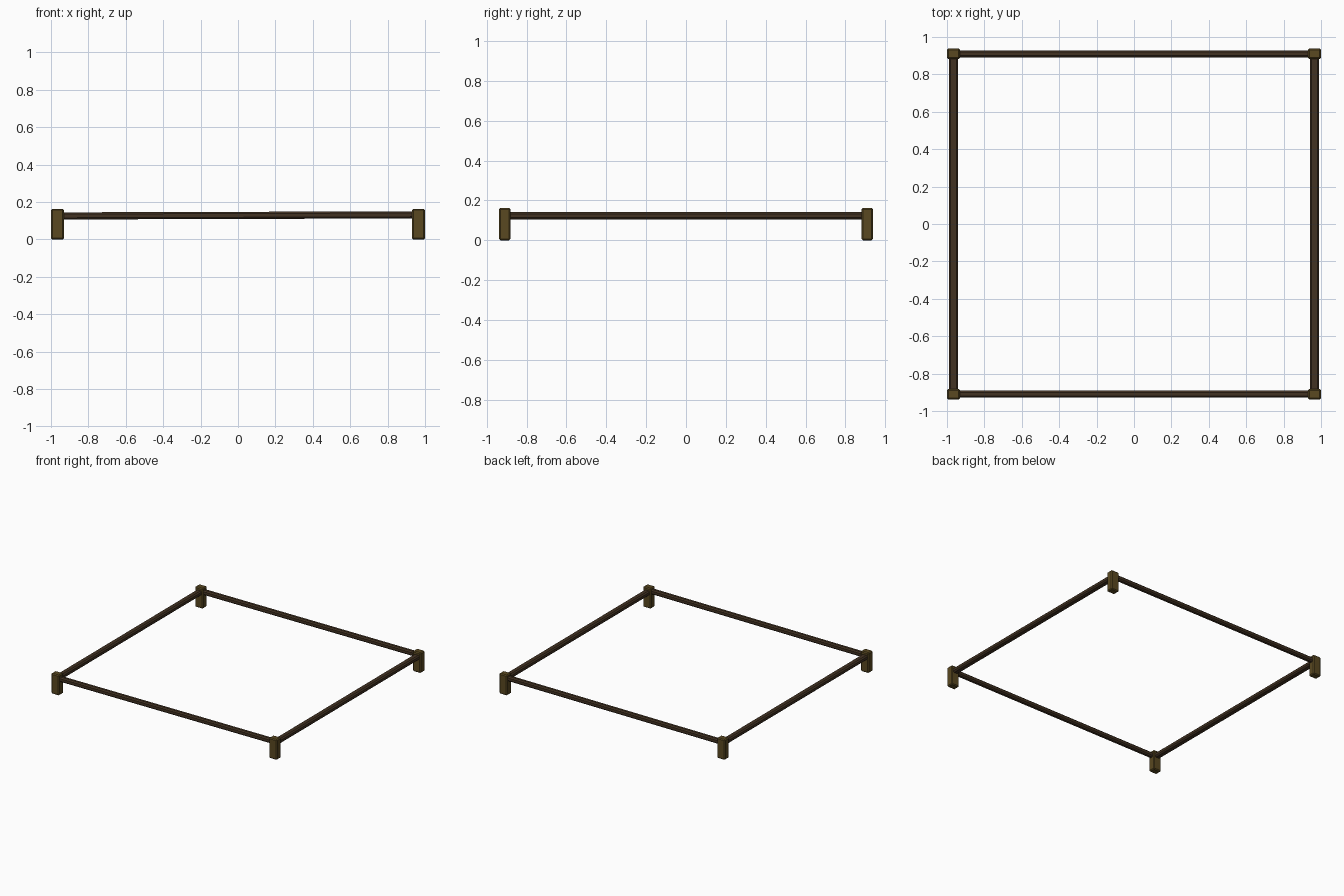
import bpy
import math

if "Cube" in bpy.data.objects:
    bpy.data.objects.remove(bpy.data.objects["Cube"])


def material(name, color):
    m = bpy.data.materials.new(name)
    m.diffuse_color = (*color, 1)
    m.use_nodes = True
    m.node_tree.nodes["Principled BSDF"].inputs["Base Color"].default_value = m.diffuse_color
    return m


POST_WOOD = material("post_wood", (0.10, 0.065, 0.015))
RAIL_WOOD = material("rail_wood", (0.055, 0.032, 0.016))


def beam(name, size, loc, bevel, mat, tilt=0.0):
    """Chamfered box, baked with a one-segment bevel."""
    bpy.ops.mesh.primitive_cube_add(size=1, location=loc)
    o = bpy.context.object
    o.name = name
    o.scale = size
    bpy.ops.object.transform_apply(location=False, rotation=False, scale=True)
    o.rotation_euler.y = tilt
    b = o.modifiers.new("chamfer", "BEVEL")
    b.width = bevel
    b.segments = 1
    o.data.materials.append(mat)
    return o


PX, PY = 0.965, 0.910   # post centres
RAIL_Z = 0.125

# Corner posts
for fb, sy in (("front", -1), ("back", 1)):
    for lr, sx in (("left", -1), ("right", 1)):
        beam(f"{fb}_{lr}_post", (0.070, 0.056, 0.163),
             (sx * PX, sy * PY, 0.0815), 0.007, POST_WOOD)

# Front and back rails, very slightly out of level
for fb, sy in (("front", -1), ("back", 1)):
    beam(f"{fb}_rail", (2 * PX - 0.03, 0.037, 0.038),
         (0, sy * PY, RAIL_Z + 0.003), 0.009, RAIL_WOOD, -math.atan(0.003))

# Side rails
for lr, sx in (("left", -1), ("right", 1)):
    beam(f"{lr}_rail", (0.048, 2 * PY - 0.03, 0.037),
         (sx * PX, 0, RAIL_Z - 0.002), 0.009, RAIL_WOOD)
